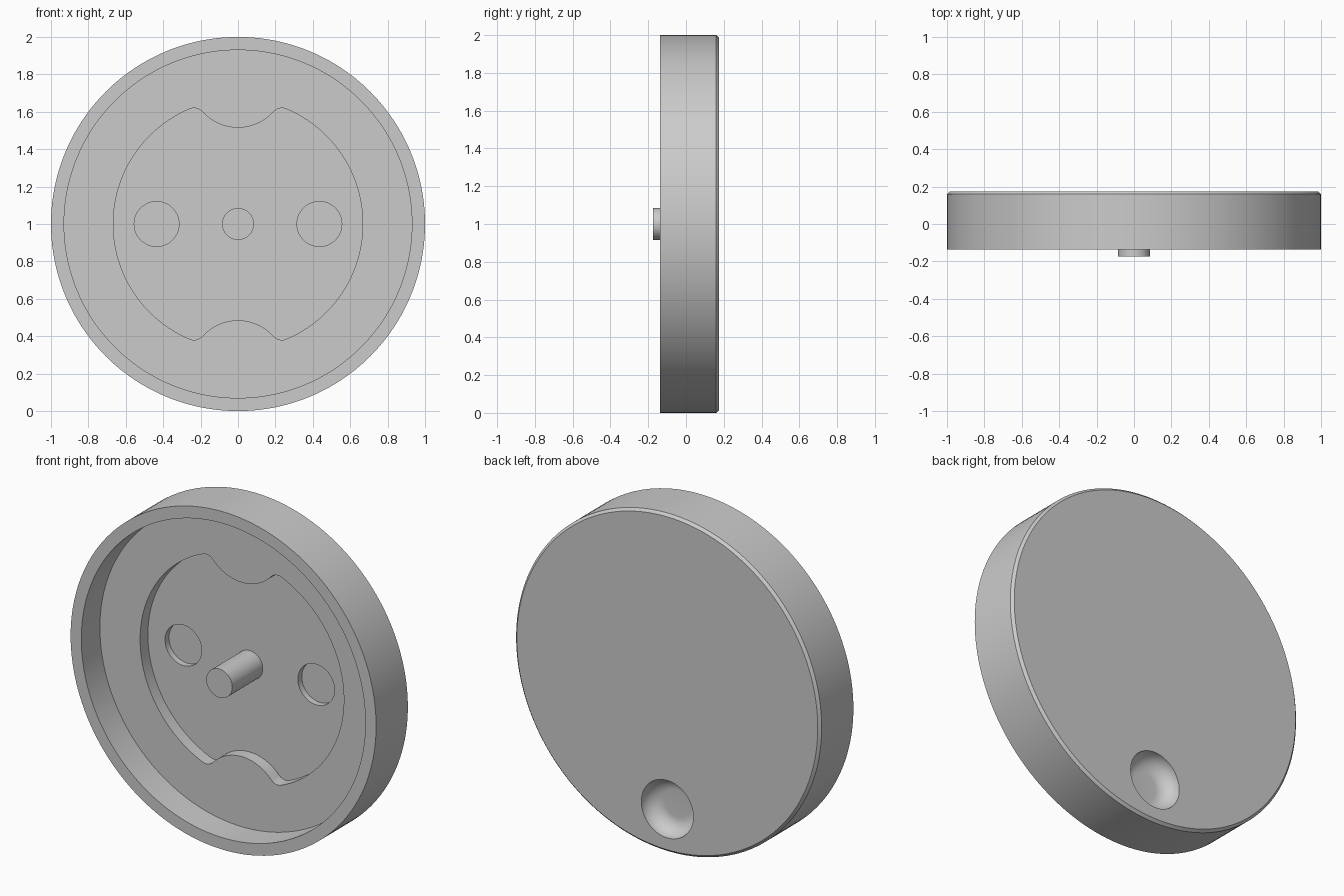
import bpy, bmesh
from math import sin, cos, atan2, pi
from mathutils import Matrix, Vector

cube = bpy.data.objects.get("Cube")
if cube:
    bpy.data.objects.remove(cube)

grey = bpy.data.materials.new("plain grey")
grey.use_nodes = True
grey.diffuse_color = (0.6, 0.6, 0.6, 1)
grey.node_tree.nodes["Principled BSDF"].inputs["Base Color"].default_value = (0.6, 0.6, 0.6, 1)


def finish(name, bm):
    bmesh.ops.recalc_face_normals(bm, faces=bm.faces)
    mesh = bpy.data.meshes.new(name)
    bm.to_mesh(mesh)
    bm.free()
    mesh.materials.append(grey)
    obj = bpy.data.objects.new(name, mesh)
    bpy.context.collection.objects.link(obj)
    return obj


def lathe(name, profile, x=0, z=1, steps=64):
    """Turn (radius, y) points around an axis along y through (x, z)."""
    bm = bmesh.new()
    verts = [bm.verts.new((r, y, 0)) for r, y in profile]
    edges = [bm.edges.new(pair) for pair in zip(verts, verts[1:])]
    bmesh.ops.spin(bm, geom=verts + edges, cent=(0, 0, 0), axis=(0, 1, 0),
                   angle=2 * pi, steps=steps)
    bmesh.ops.remove_doubles(bm, verts=bm.verts, dist=0.0001)
    bmesh.ops.translate(bm, verts=bm.verts, vec=(x, 0, z))
    return finish(name, bm)


def cylinder(name, radius, y0, y1, **place):
    return lathe(name, [(0, y0), (radius, y0), (radius, y1), (0, y1)], **place)


def arc(cx, cz, radius, a0, a1, steps):
    return [(cx + radius * cos(a0 + (a1 - a0) * i / steps),
             cz + radius * sin(a0 + (a1 - a0) * i / steps)) for i in range(steps + 1)]


FRONT, BACK = -0.137, 0.175
FLOOR, POCKET, HOLE = 0.037, 0.11, 0.147

# Dished round body with a chamfered back edge
body = lathe("round_body", [(0, FLOOR), (0.93, FLOOR), (0.93, FRONT), (1, FRONT),
                            (1, BACK - 0.015), (0.985, BACK), (0, BACK)], steps=160)

# Pocket outline: large side arcs, rounded corners, inward bumps top and bottom
corner_x, corner_z, corner_r = 0.235, 0.56, 0.06
bump_z, bump_r = 0.77, 0.255
lean = atan2(corner_z, corner_x)
meet = atan2(bump_z - corner_z, -corner_x)
quarter = (arc(0, 0, 0.667, 0, lean, 30)
           + arc(corner_x, corner_z, corner_r, lean, meet, 12)[1:]
           + arc(0, bump_z, bump_r, meet - pi, -pi / 2, 14)[1:])
half = quarter + [(-x, z) for x, z in reversed(quarter[:-1])]
outline = half + [(x, -z) for x, z in reversed(half[1:-1])]

bm = bmesh.new()
face = bm.faces.new([bm.verts.new((x, FLOOR - 0.05, z + 1)) for x, z in outline])
pushed = bmesh.ops.extrude_face_region(bm, geom=[face])["geom"]
bmesh.ops.translate(bm, verts=[v for v in pushed if isinstance(v, bmesh.types.BMVert)],
                    vec=(0, POCKET - FLOOR + 0.05, 0))
cutters = [finish("pocket_cutter", bm)]

# Two shallow round holes in the pocket floor
for side in (-1, 1):
    cutters.append(cylinder("hole_cutter", 0.12, POCKET - 0.03, HOLE, x=side * 0.435))

# Finger dimple in the back with a flat floor and rounded wall
depth = 0.09
bowl = [(0.08 + r, y) for r, y in arc(0, BACK, depth, -pi / 2, 0, 12)]
cutters.append(lathe("dimple_cutter", [(0, BACK - depth)] + bowl
                     + [(0.17, BACK + 0.05), (0, BACK + 0.05)], z=0.255))

for cutter in cutters:
    mod = body.modifiers.new(cutter.name, 'BOOLEAN')
    mod.operation, mod.solver, mod.object = 'DIFFERENCE', 'EXACT', cutter
    cutter.hide_render = True

# Bake the cuts and drop the cutters
bpy.context.view_layer.update()
baked = bpy.data.meshes.new_from_object(body.evaluated_get(bpy.context.evaluated_depsgraph_get()))
body.modifiers.clear()
body.data = baked
for cutter in cutters:
    bpy.data.objects.remove(cutter)

# Central peg
peg = cylinder("centre_peg", 0.085, -BACK, POCKET + 0.01)

for obj in (body, peg):
    bpy.ops.object.select_all(action='DESELECT')
    obj.select_set(True)
    bpy.context.view_layer.objects.active = obj
    bpy.ops.object.shade_smooth_by_angle(angle=pi / 6)
